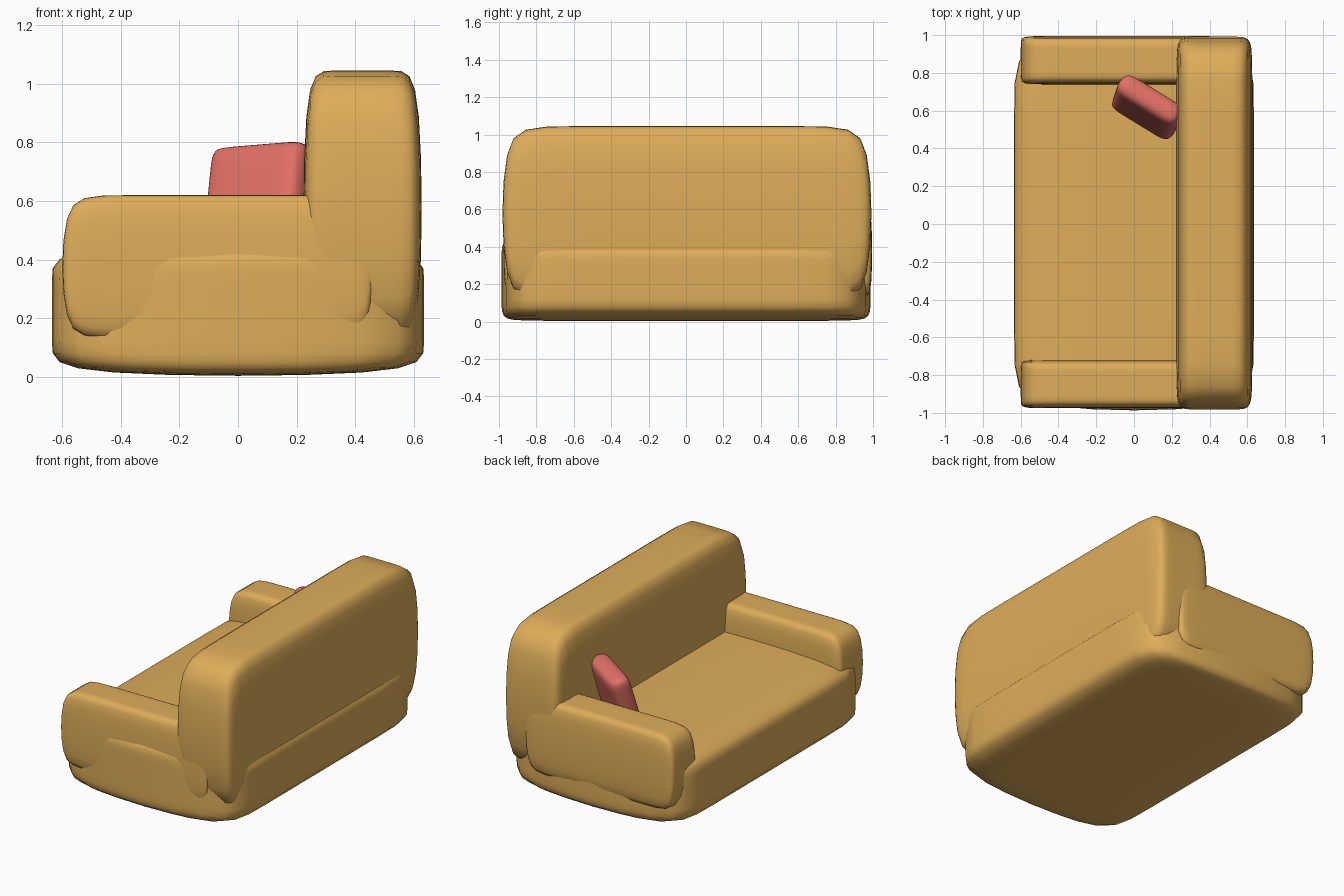
import bpy, bmesh
from math import radians
from mathutils import Vector

if "Cube" in bpy.data.objects:
    bpy.data.objects.remove(bpy.data.objects["Cube"])


def material(name, color):
    m = bpy.data.materials.new(name)
    m.diffuse_color = color
    m.use_nodes = True
    m.node_tree.nodes["Principled BSDF"].inputs["Base Color"].default_value = m.diffuse_color
    return m


def soft_box(name, lo, hi, inset, mat, rot=(0, 0, 0)):
    """Subdivided box; inset = distance of the support loops from the ends per axis (0 = none)."""
    lo, hi = Vector(lo), Vector(hi)
    size, center = hi - lo, (lo + hi) / 2
    bm = bmesh.new()
    bmesh.ops.create_cube(bm, size=1)
    bmesh.ops.scale(bm, vec=size, verts=bm.verts)
    for axis, d in enumerate(inset):
        if not d:
            continue
        for side in (-1, 1):
            normal, co = Vector(), Vector()
            normal[axis] = 1
            co[axis] = side * (size[axis] / 2 - d)
            bmesh.ops.bisect_plane(bm, geom=bm.verts[:] + bm.edges[:] + bm.faces[:],
                                   plane_co=co, plane_no=normal)
    for f in bm.faces:
        f.smooth = True
    me = bpy.data.meshes.new(name)
    bm.to_mesh(me)
    bm.free()
    ob = bpy.data.objects.new(name, me)
    bpy.context.collection.objects.link(ob)
    ob.location = center
    ob.rotation_euler = [radians(a) for a in rot]
    me.materials.append(mat)
    sub = ob.modifiers.new("Subdivision", 'SUBSURF')
    sub.levels = sub.render_levels = 2
    return ob


tan = material("tan_fabric", (0.73, 0.42, 0.10, 1))
red = material("red_fabric", (0.75, 0.16, 0.13, 1))

# Seat base
soft_box("seat_base", (-0.635, -0.995, 0), (0.635, 0.995, 0.452), (0, 0.2, 0.09), tan)

# Backrest
soft_box("backrest", (0.22, -0.99, 0.11), (0.63, 1.0, 1.045), (0.08, 0.2, 0), tan)

# Armrests
for name, y in (("left_armrest", 0.867), ("right_armrest", -0.847)):
    soft_box(name, (-0.605, y - 0.13, 0.13), (0.47, y + 0.13, 0.62), (0.13, 0.04, 0), tan)

# Cushion leaning in the corner
c, h = Vector((0.069, 0.618, 0.61)), Vector((0.19, 0.065, 0.19))
soft_box("cushion", c - h, c + h, (0.08, 0, 0.08), red, rot=(-17, -4, -31.5))
